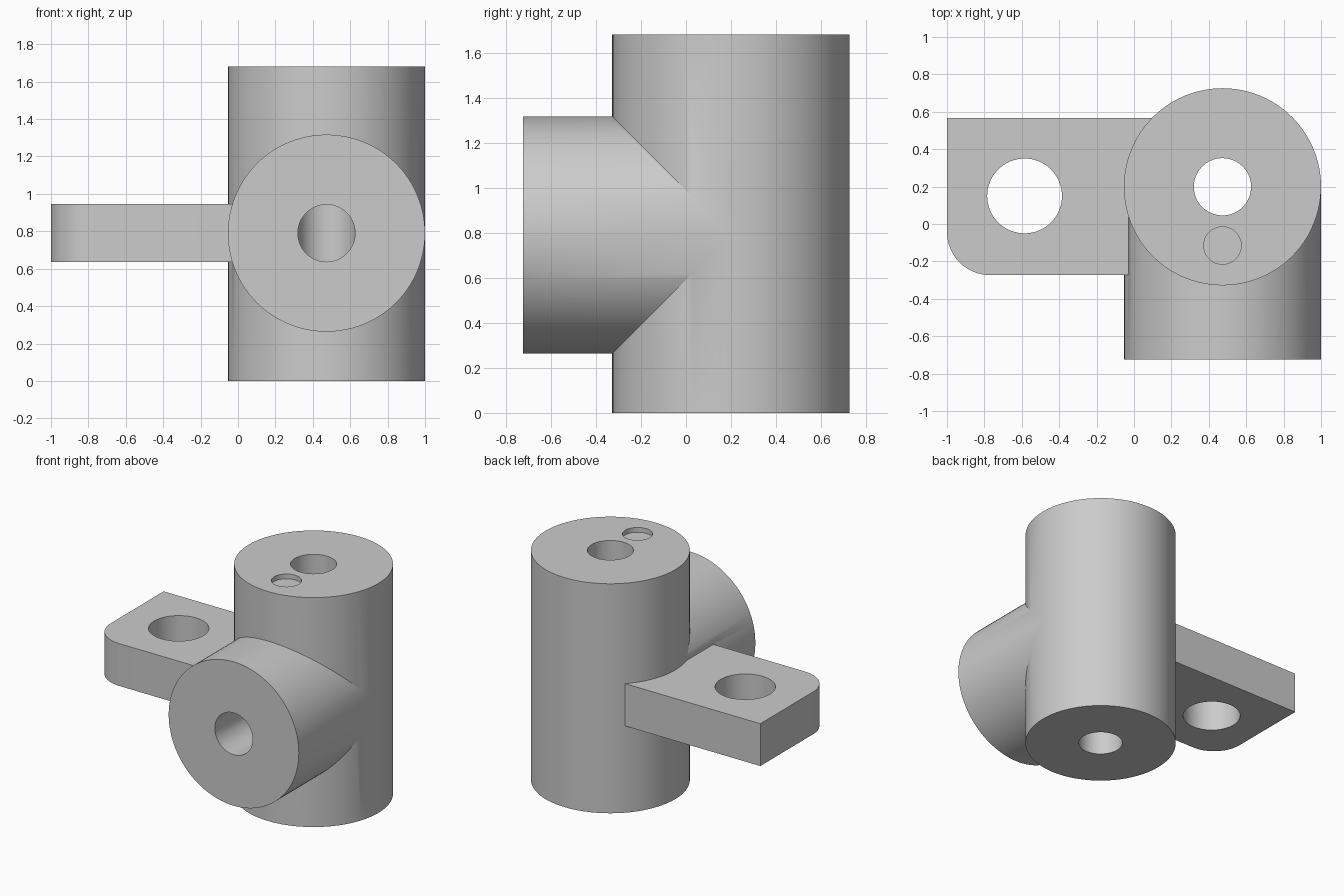
import bpy
import bmesh
import math
from mathutils import Matrix, Vector

cube = bpy.data.objects.get("Cube")
if cube:
    bpy.data.objects.remove(cube, do_unlink=True)

grey = bpy.data.materials.new("plain grey")
grey.use_nodes = True
colour = (0.6, 0.6, 0.6, 1)
grey.diffuse_color = colour
grey.node_tree.nodes["Principled BSDF"].inputs["Base Color"].default_value = colour

AXIS_X, AXIS_Y, AXIS_Z = 0.473, 0.199, 0.79
RADIUS, BORE, HEIGHT = 0.527, 0.153, 1.68
FRONT = -0.725


def add_object(name, bm):
    bmesh.ops.recalc_face_normals(bm, faces=bm.faces)
    mesh = bpy.data.meshes.new(name)
    bm.to_mesh(mesh)
    bm.free()
    mesh.materials.append(grey)
    obj = bpy.data.objects.new(name, mesh)
    bpy.context.collection.objects.link(obj)
    return obj


def cylinder(name, start, end, radius, segments=96):
    """Solid cylinder between two points."""
    start, end = Vector(start), Vector(end)
    axis = end - start
    turn = Matrix.Rotation(math.pi / 2, 4, 'X') if abs(axis.y) > 0 else Matrix()
    bm = bmesh.new()
    bmesh.ops.create_cone(bm, cap_ends=True, segments=segments, radius1=radius,
                          radius2=radius, depth=axis.length,
                          matrix=Matrix.Translation((start + end) / 2) @ turn)
    return add_object(name, bm)


def combine(target, tool, operation):
    mod = target.modifiers.new(tool.name, 'BOOLEAN')
    mod.operation, mod.solver, mod.object = operation, 'EXACT', tool
    bpy.ops.object.select_all(action='DESELECT')
    bpy.context.view_layer.objects.active = target
    target.select_set(True)
    bpy.ops.object.modifier_apply(modifier=mod.name)
    bpy.data.objects.remove(tool, do_unlink=True)


# Upright body and the front branch of equal diameter
body = cylinder("pipe_tee_body", (AXIS_X, AXIS_Y, 0), (AXIS_X, AXIS_Y, HEIGHT), RADIUS)
branch = cylinder("front_branch", (AXIS_X, FRONT, AXIS_Z), (AXIS_X, AXIS_Y, AXIS_Z), RADIUS)

# Side mounting lug with one rounded front corner
left, near, far, low, high, fillet = -1.0, -0.273, 0.568, 0.635, 0.945, 0.23
outline = [(0.25, near), (0.25, far), (left, far)]
for i in range(17):
    a = math.pi + i / 16 * math.pi / 2
    outline.append((left + fillet + fillet * math.cos(a), near + fillet + fillet * math.sin(a)))
bm = bmesh.new()
face = bm.faces.new([bm.verts.new((x, y, low)) for x, y in outline])
top = bmesh.ops.extrude_face_region(bm, geom=[face])["geom"]
bmesh.ops.translate(bm, vec=(0, 0, high - low),
                    verts=[v for v in top if isinstance(v, bmesh.types.BMVert)])
lug = add_object("mounting_lug", bm)

combine(body, branch, 'UNION')
combine(body, lug, 'UNION')

# Through bore, branch bore, lug hole and shallow top recess
cuts = [
    ("upright_bore", (AXIS_X, AXIS_Y, -0.1), (AXIS_X, AXIS_Y, HEIGHT + 0.1), BORE),
    ("branch_bore", (AXIS_X, FRONT - 0.1, AXIS_Z), (AXIS_X, AXIS_Y, AXIS_Z), BORE),
    ("lug_hole", (-0.585, 0.15, low - 0.1), (-0.585, 0.15, high + 0.1), 0.2),
    ("top_recess", (AXIS_X, -0.115, HEIGHT - 0.035), (AXIS_X, -0.115, HEIGHT + 0.1), 0.1),
]
for name, start, end, radius in cuts:
    combine(body, cylinder(name, start, end, radius, 64), 'DIFFERENCE')

bpy.ops.object.shade_smooth_by_angle(angle=math.radians(25))
